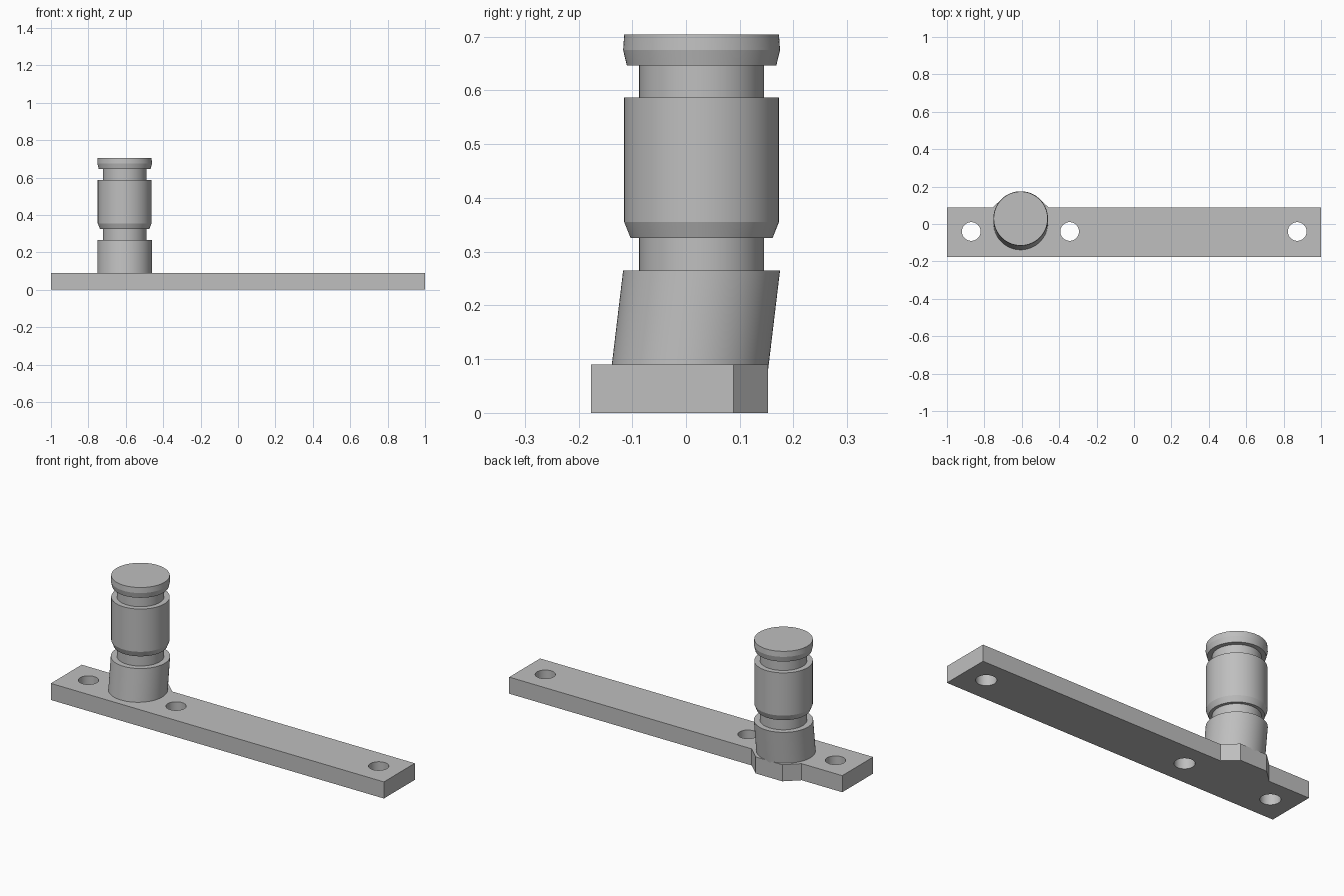
import bpy
import bmesh
import math
from mathutils import Matrix

default = bpy.data.objects.get("Cube")
if default:
    bpy.data.objects.remove(default, do_unlink=True)

GREY = (0.52, 0.52, 0.52, 1)
metal = bpy.data.materials.new("grey_metal")
metal.use_nodes = True
metal.diffuse_color = GREY
metal.node_tree.nodes["Principled BSDF"].inputs["Base Color"].default_value = GREY

POST_X, POST_Y = -0.606, 0.029
PLATE_TOP = 0.09
SIDES = 96


def finish(name, bm):
    bmesh.ops.recalc_face_normals(bm, faces=bm.faces)
    mesh = bpy.data.meshes.new(name)
    bm.to_mesh(mesh)
    bm.free()
    mesh.materials.append(metal)
    obj = bpy.data.objects.new(name, mesh)
    bpy.context.collection.objects.link(obj)
    return obj


def smooth(obj):
    bpy.ops.object.select_all(action="DESELECT")
    obj.select_set(True)
    bpy.context.view_layer.objects.active = obj
    bpy.ops.object.shade_smooth_by_angle(angle=math.radians(12))


def turned(name, profile, shear=0.0):
    """Closed solid from (radius, height) rings; shear shifts lower rings in y."""
    bm = bmesh.new()
    top = profile[-1][1]
    rings = []
    for radius, z in profile:
        y = POST_Y + shear * (z - top)
        rings.append([bm.verts.new((POST_X + radius * math.cos(a), y + radius * math.sin(a), z))
                      for a in (math.tau * i / SIDES for i in range(SIDES))])
    for low, high in zip(rings, rings[1:]):
        for i in range(SIDES):
            j = (i + 1) % SIDES
            bm.faces.new((low[i], low[j], high[j], high[i]))
    bm.faces.new(rings[0][::-1])
    bm.faces.new(rings[-1])
    obj = finish(name, bm)
    smooth(obj)
    return obj


# Base plate with a tapered tab behind the post
FRONT, BACK, TAB = -0.177, 0.088, 0.153
outline = [(-1, FRONT), (1, FRONT), (1, BACK),
           (POST_X + 0.15, BACK), (POST_X + 0.08, TAB),
           (POST_X - 0.08, TAB), (POST_X - 0.15, BACK), (-1, BACK)]
bm = bmesh.new()
bottom = bm.faces.new([bm.verts.new((x, y, 0)) for x, y in outline])
lifted = bmesh.ops.extrude_face_region(bm, geom=[bottom])["geom"]
bmesh.ops.translate(bm, vec=(0, 0, PLATE_TOP),
                    verts=[v for v in lifted if isinstance(v, bmesh.types.BMVert)])
plate = finish("base_plate", bm)

# Screw holes cut through the plate
bm = bmesh.new()
for x in (-0.87, -0.344, 0.873):
    bmesh.ops.create_cone(bm, cap_ends=True, segments=48, radius1=0.05, radius2=0.05,
                          depth=0.4, matrix=Matrix.Translation((x, -0.04, 0.04)))
cutter = finish("hole_cutter", bm)
cut = plate.modifiers.new("screw_holes", "BOOLEAN")
cut.operation = "DIFFERENCE"
cut.solver = "EXACT"
cut.object = cutter
bpy.context.view_layer.objects.active = plate
bpy.ops.object.modifier_apply(modifier=cut.name)
bpy.data.objects.remove(cutter, do_unlink=True)
smooth(plate)

# Leaning pedestal, rooted inside the plate
turned("pedestal", [(0.146, 0.005), (0.146, 0.265)], shear=0.12)

# Upright post: two necks, barrel with chamfered foot, and head
turned("post", [(0.116, 0.26), (0.116, 0.325),
                (0.132, 0.325), (0.144, 0.355), (0.144, 0.587),
                (0.116, 0.587), (0.116, 0.646),
                (0.139, 0.646), (0.146, 0.675), (0.144, 0.704)])
